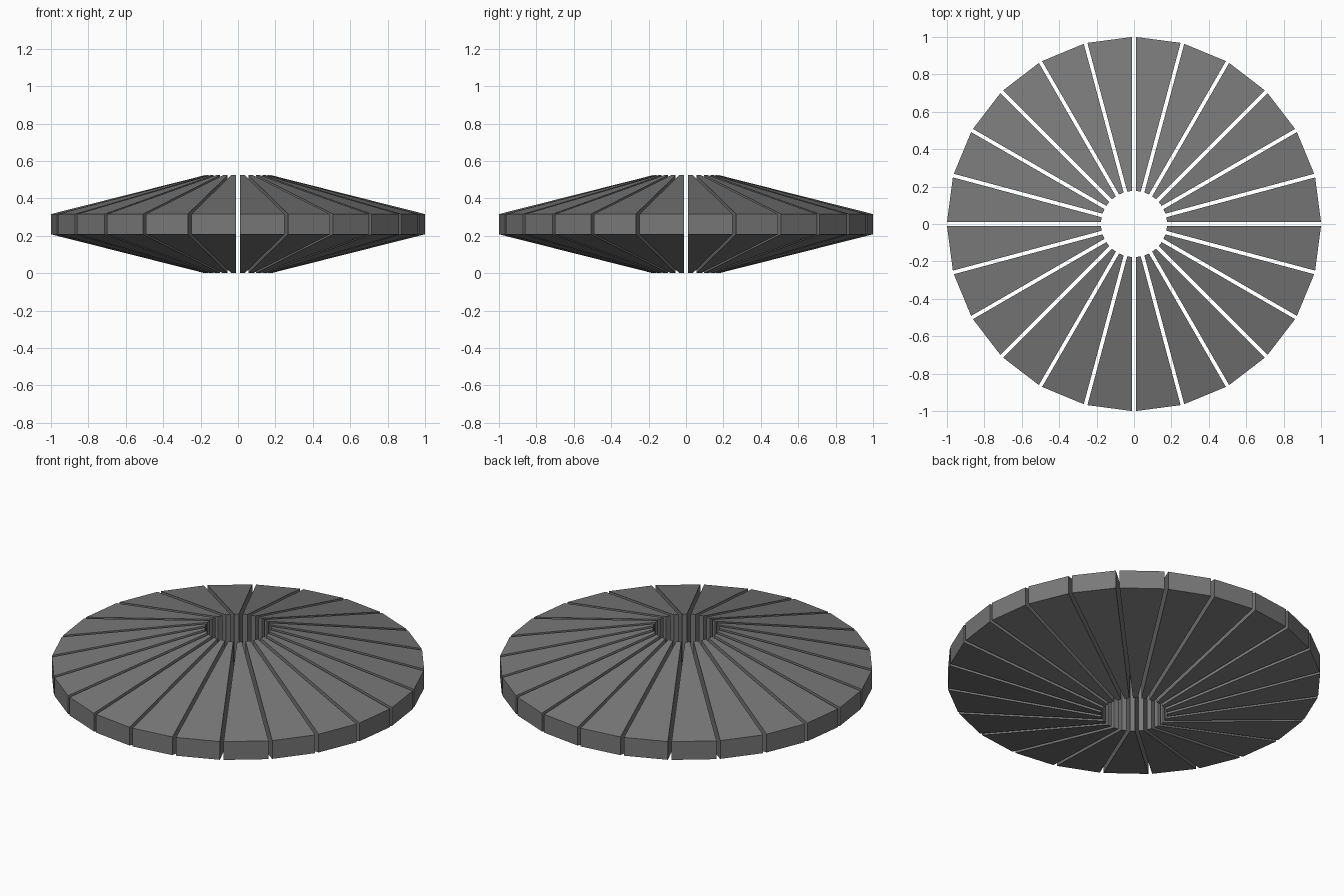
import bpy
import bmesh
from math import asin, cos, sin, tau

cube = bpy.data.objects.get("Cube")
if cube:
    bpy.data.objects.remove(cube)

COUNT = 24            # wedges in the ring
HALF_GAP = 0.01       # half the parallel slot between neighbours
INNER, OUTER = 0.177, 1.0
MIDDLE = 0.262        # height of the symmetry plane
HUB_HALF, RIM_HALF = 0.262, 0.054

# Plain dark grey
grey = bpy.data.materials.new("dark grey")
grey.use_nodes = True
colour = (0.19, 0.19, 0.19, 1)
grey.diffuse_color = colour
grey.node_tree.nodes["Principled BSDF"].inputs["Base Color"].default_value = colour

# One wedge: a tapered radial profile lofted between its two slot sides
profile = [(INNER, MIDDLE - HUB_HALF), (OUTER, MIDDLE - RIM_HALF),
           (OUTER, MIDDLE + RIM_HALF), (INNER, MIDDLE + HUB_HALF)]


def side(bm, far):
    verts = []
    for r, z in profile:
        inset = asin(HALF_GAP / r)
        a = tau / COUNT - inset if far else inset
        verts.append(bm.verts.new((r * cos(a), r * sin(a), z)))
    return verts


bm = bmesh.new()
near, far = side(bm, False), side(bm, True)
bm.faces.new(near)
bm.faces.new(far)
for i in range(4):
    j = (i + 1) % 4
    bm.faces.new((near[i], near[j], far[j], far[i]))
bmesh.ops.recalc_face_normals(bm, faces=bm.faces)
mesh = bpy.data.meshes.new("wedge")
bm.to_mesh(mesh)
bm.free()
mesh.materials.append(grey)

# Ring of identical wedges
for i in range(COUNT):
    wedge = bpy.data.objects.new(f"wedge_{i + 1:02d}", mesh)
    wedge.rotation_euler.z = i * tau / COUNT
    bpy.context.collection.objects.link(wedge)
